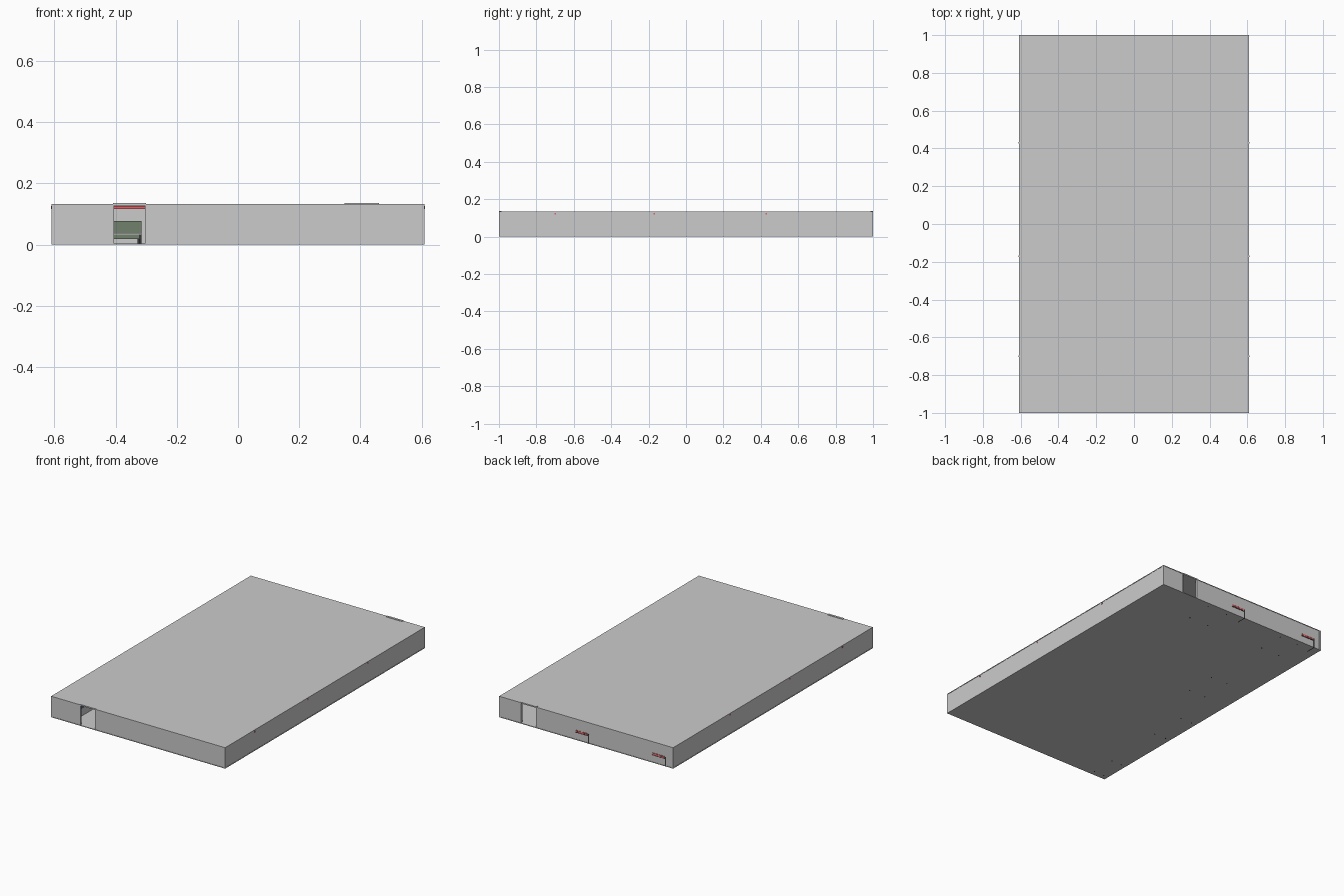
import bpy, bmesh
from mathutils import Vector

if "Cube" in bpy.data.objects:
    bpy.data.objects.remove(bpy.data.objects["Cube"])

W, D, H, T = 0.61, 1.0, 0.133, 0.012   # half width, half depth, roof height, wall thickness


def mat(name, c):
    m = bpy.data.materials.new(name)
    m.diffuse_color = (*c, 1)
    m.use_nodes = True
    m.node_tree.nodes["Principled BSDF"].inputs["Base Color"].default_value = m.diffuse_color
    return m


RED = mat("red", (0.75, 0.12, 0.13))
GREEN = mat("green", (0.17, 0.22, 0.15))
DARK = mat("dark", (0.04, 0.04, 0.045))
BLUE = mat("blue", (0.08, 0.14, 0.28))


def boxes(name, items, material=None):
    """One object made from (x0, x1, y0, y1, z0, z1) boxes."""
    bm = bmesh.new()
    for x0, x1, y0, y1, z0, z1 in items:
        lo = Vector((x0, y0, z0))
        size = Vector((x1, y1, z1)) - lo
        for v in bmesh.ops.create_cube(bm, size=1)["verts"]:
            v.co = lo + Vector([(v.co[i] + 0.5) * size[i] for i in range(3)])
    me = bpy.data.meshes.new(name)
    bm.to_mesh(me)
    bm.free()
    ob = bpy.data.objects.new(name, me)
    bpy.context.collection.objects.link(ob)
    if material:
        me.materials.append(material)
    return ob


# shell: floor, roof and corner posts
boxes("floor", [(-W, W, -D, D, 0, 0.004)])
boxes("roof", [(-W, W, -D, D, H - 0.004, H)])
boxes("corner_posts", [(x, x + T, y, y + T, 0, H)
                       for x in (-W, W - T) for y in (-D, D - T)])

# side walls, slightly recessed between the posts
R = 0.002
boxes("side_walls", [(-W + R, -W + T, -D + T, D - T, 0.002, H - 0.002),
                     (W - T, W - R, -D + T, D - T, 0.002, H - 0.002)])


# end wall with a framed doorway
def end_wall(name, side, x0, x1):
    y0, y1 = sorted((side * (D - R), side * (D - T)))
    boxes(name + "_wall", [(-W + T, x0, y0, y1, 0.002, H - 0.002),
                           (x1, W - T, y0, y1, 0.002, H - 0.002)])
    f0, f1 = sorted((side * D, side * (D - T - R)))
    boxes(name + "_door_frame", [(x0, x0 + 0.003, f0, f1, 0, H + 0.003),
                                 (x1 - 0.003, x1, f0, f1, 0, H + 0.003),
                                 (x0, x1, f0, f1, H - 0.005, H + 0.003)])


end_wall("front", -1, -0.408, -0.300)
end_wall("back", 1, 0.348, 0.460)

# red ceiling pipes that just reach through the side walls
for i, y in enumerate((-0.70, -0.17, 0.43)):
    boxes(f"ceiling_pipe_{i}", [(-W - 0.0005, W + 0.0005, y - 0.004, y + 0.004, 0.117, 0.126)], RED)


# work booth: desk top, green screens and dark legs
def booth(name, x0, x1, y0, y1):
    boxes(name + "_screen", [(x0, x1, y1 - 0.005, y1, 0.018, 0.077),
                             (x0, x0 + 0.004, y0, y1, 0.018, 0.077)], GREEN)
    boxes(name + "_top", [(x0, x1, y0, y1 - 0.005, 0.034, 0.038)])
    boxes(name + "_drawer_front", [(x0, x1, y0 + 0.004, y0 + 0.008, 0.018, 0.034)], GREEN)
    boxes(name + "_legs", [(x, x + 0.008, y, y + 0.008, -0.0002, 0.034)
                           for x in (x0, x1 - 0.008) for y in (y0, y1 - 0.008)], DARK)


for i, b in enumerate([(0.09, 0.24, 0.79, 0.97), (-0.46, -0.32, 0.79, 0.97),
                       (-0.44, -0.316, 0.13, 0.34), (-0.58, -0.49, -0.40, -0.15),
                       (-0.58, -0.50, -0.97, -0.80)]):
    booth(f"booth_{i}", *b)

# red stacked boxes on dark racks whose ends show through the back wall
for i, x in enumerate((-0.02, -0.56)):
    boxes(f"rack_frame_{i}", [(x, x + 0.006, 0.94, D + 0.001, -0.0002, 0.06),
                              (x, x + 0.097, 0.94, D, 0.046, 0.049)], DARK)
    boxes(f"rack_boxes_{i}", [(x + 0.012 + k * 0.022, x + 0.029 + k * 0.022,
                               0.95, D + 0.001, 0.05, 0.062) for k in range(4)], RED)

# blue partition left of the entrance
boxes("entrance_partition", [(-0.475, -0.47, -0.97, -0.60, 0.05, 0.125)], BLUE)
boxes("entrance_partition_base", [(-0.475, -0.47, -0.97, -0.60, 0.004, 0.05)])
